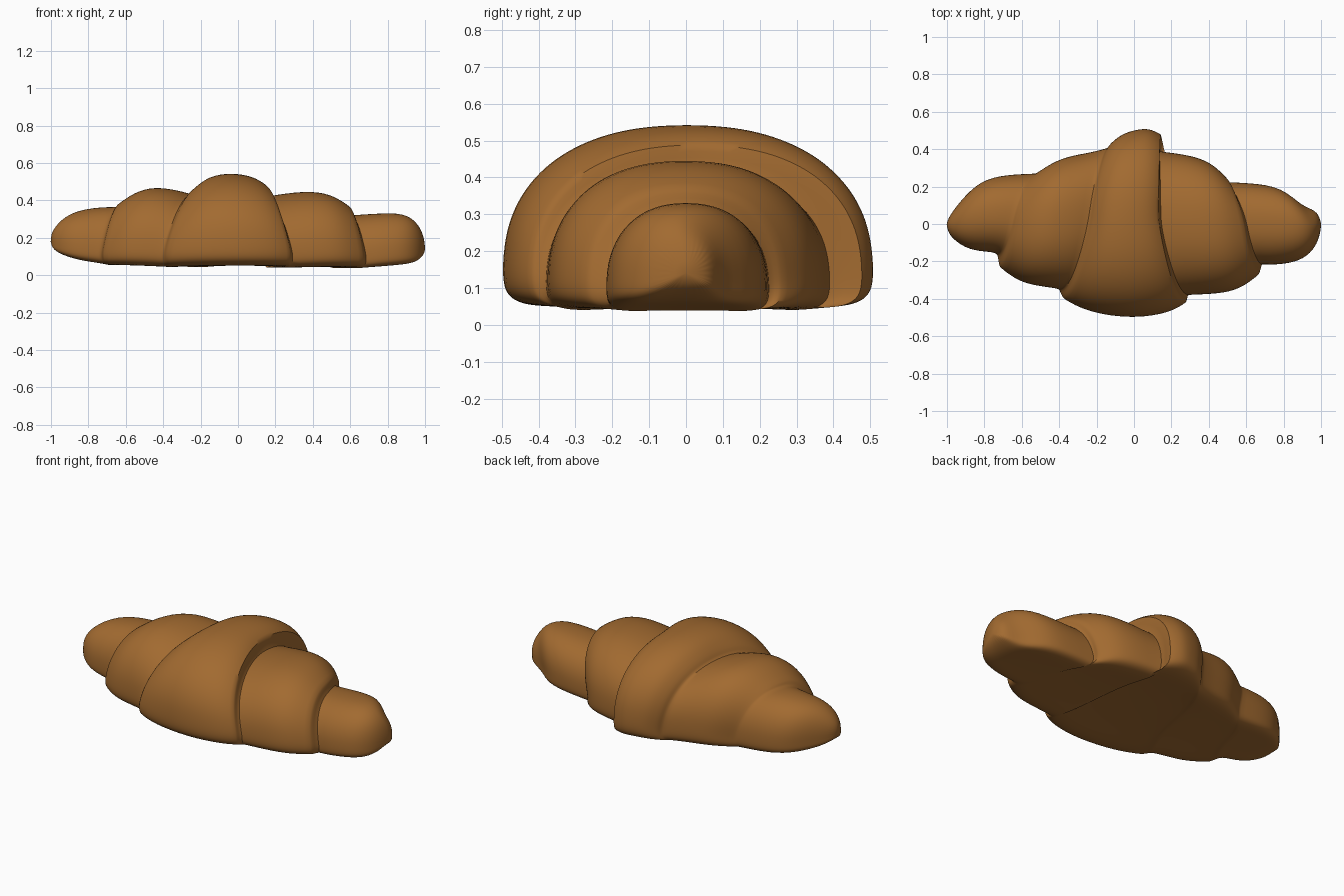
import bpy, bmesh, math

if "Cube" in bpy.data.objects:
    bpy.data.objects.remove(bpy.data.objects["Cube"])

# Colour
crust = bpy.data.materials.new("golden brown crust")
crust.diffuse_color = (0.36, 0.145, 0.03, 1)
crust.use_nodes = True
crust.node_tree.nodes["Principled BSDF"].inputs["Base Color"].default_value = crust.diffuse_color

# Slanted rings along the roll:
# x at front, x at top, x at back, y front, y back, top height
RINGS = [
    (-.99, -.995, -.985, -.055, .045, .235),
    (-.94, -.95, -.93, -.105, .12, .295),
    (-.86, -.87, -.82, -.145, .235, .345),
    (-.74, -.74, -.68, -.15, .265, .365),
    (-.73, -.64, -.52, -.17, .27, .365),    # seam
    (-.72, -.63, -.50, -.23, .28, .385),
    (-.62, -.55, -.42, -.31, .335, .445),
    (-.50, -.45, -.34, -.335, .365, .475),
    (-.41, -.32, -.22, -.345, .385, .455),
    (-.40, -.24, -.13, -.355, .41, .43),    # seam
    (-.38, -.22, -.11, -.40, .44, .465),
    (-.25, -.16, -.06, -.475, .485, .53),
    (.00, -.04, .01, -.51, .505, .55),
    (.20, .08, .08, -.475, .515, .53),
    (.28, .13, .145, -.42, .48, .49),
    (.29, .14, .13, -.38, .39, .42),        # seam
    (.45, .36, .30, -.375, .37, .455),
    (.57, .50, .41, -.35, .33, .435),
    (.67, .59, .47, -.27, .26, .37),
    (.685, .60, .47, -.215, .225, .32),     # seam
    (.76, .74, .62, -.22, .22, .33),
    (.89, .89, .78, -.20, .20, .335),
    (.96, .96, .88, -.14, .10, .28),
    (.99, .99, .975, -.075, .075, .22),
]
CREASED = {4: .4, 5: .5, 9: .4, 10: .4, 14: .6, 15: .6, 18: .5, 19: .6}
SEG = 36


def spow(v, p):
    return math.copysign(abs(v) ** p, v)


def ring_points(xf, xt, xb, yf, yb, zt):
    """Domed cross-section with a slightly hollow underside."""
    xm = (xf + xb) / 2
    lift = .09 if xm < 0 else .05
    zb = lift * abs(xm) ** 2.5 + max(0, abs(xm) - .9) * .5
    zc = zb + 0.27 * (zt - zb)
    pts = []
    for i in range(SEG):
        a = 2 * math.pi * i / SEG
        c, s = math.cos(a), math.sin(a)
        if s > 0:                       # wrap evenly: back, top, front
            t = a / (math.pi / 2)
            x = xb + (xt - xb) * t if t < 1 else xt + (xf - xt) * (t - 1)
        else:
            x = xm + (xb - xf) / 2 * c
        y = (yf + yb) / 2 + (yb - yf) / 2 * spow(c, .87 if s > 0 else .65)
        z = zc + (zt - zc if s > 0 else zc - zb) * spow(s, .87 if s > 0 else .65)
        z += .06 * (yb - yf) * max(-s, 0) ** 3
        pts.append((x, y, z))
    return pts


# Rolled pastry body
bm = bmesh.new()
crease = bm.edges.layers.float.new("crease_edge")
loops = [[bm.verts.new(p) for p in ring_points(*r)] for r in RINGS]
for a, b in zip(loops, loops[1:]):
    for i in range(SEG):
        j = (i + 1) % SEG
        bm.faces.new((a[i], a[j], b[j], b[i]))

# Rounded tips
for loop, tip in ((loops[0], (-1.003, 0, .18)), (loops[-1], (1.003, 0, .14))):
    v = bm.verts.new(tip)
    for i in range(SEG):
        bm.faces.new((loop[i], loop[(i + 1) % SEG], v))

# Crisp seams where the dough layers overlap
for k, w in CREASED.items():
    for i in range(SEG):
        e = bm.edges.get((loops[k][i], loops[k][(i + 1) % SEG]))
        e[crease] = w
bmesh.ops.recalc_face_normals(bm, faces=bm.faces[:])

mesh = bpy.data.meshes.new("croissant")
bm.to_mesh(mesh)
bm.free()
mesh.materials.append(crust)
body = bpy.data.objects.new("croissant", mesh)
bpy.context.collection.objects.link(body)
sub = body.modifiers.new("smooth dough", 'SUBSURF')
sub.levels = sub.render_levels = 2

bpy.context.view_layer.objects.active = body
body.select_set(True)
bpy.ops.object.modifier_apply(modifier=sub.name)
bpy.ops.object.shade_smooth_by_angle(angle=math.radians(40))
